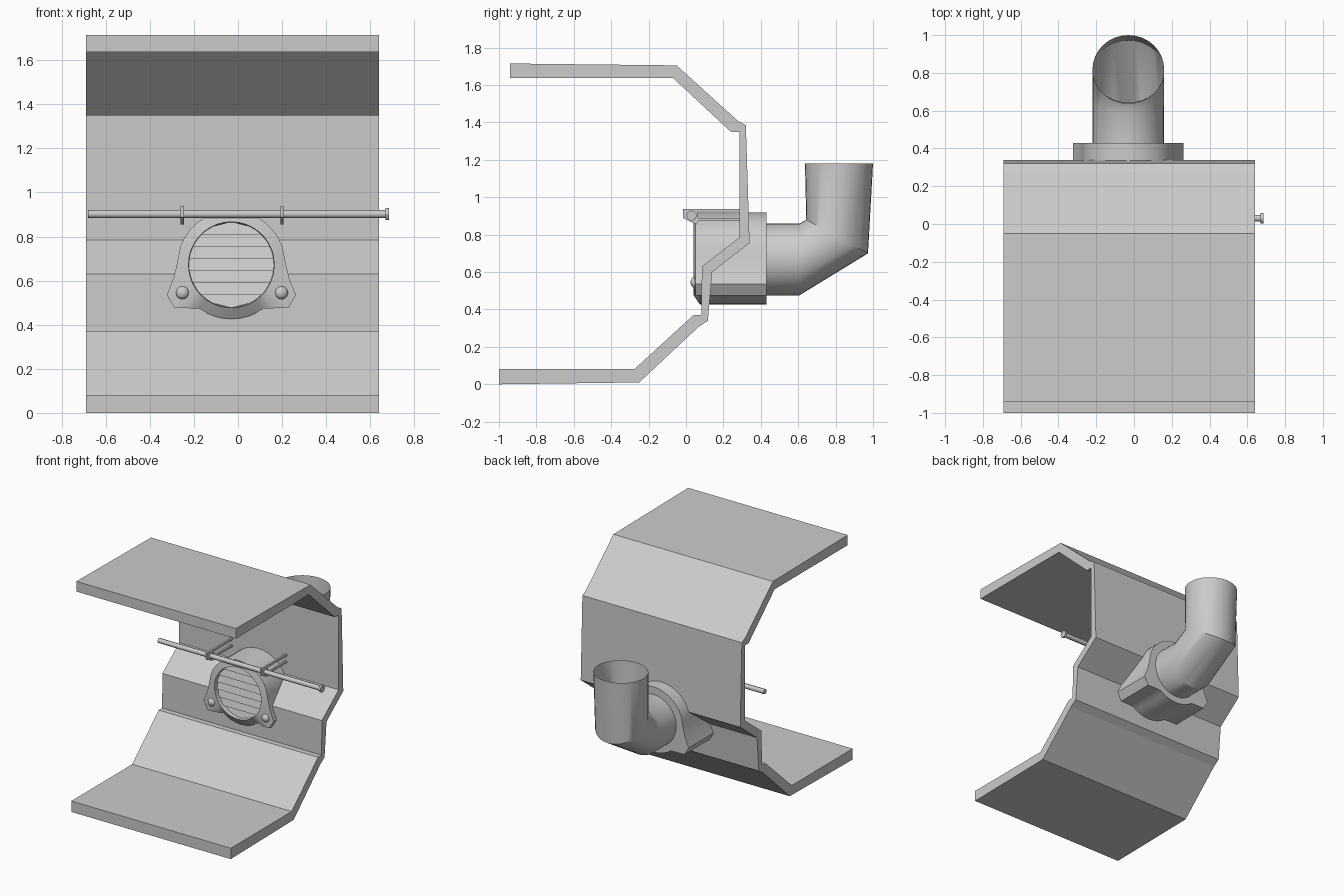
import bpy, bmesh
from math import sin, cos, pi, radians, hypot, sqrt

if "Cube" in bpy.data.objects:
    bpy.data.objects.remove(bpy.data.objects["Cube"])

CX, CZ = -0.03, 0.672   # axis of the outlet
SIDES = 32


def make(name, bm, smooth=False, flip=True):
    if flip:
        bmesh.ops.recalc_face_normals(bm, faces=bm.faces)
    me = bpy.data.meshes.new(name)
    bm.to_mesh(me)
    bm.free()
    ob = bpy.data.objects.new(name, me)
    bpy.context.collection.objects.link(ob)
    if smooth:
        bpy.context.view_layer.objects.active = ob
        ob.select_set(True)
        bpy.ops.object.shade_smooth_by_angle(angle=radians(30))
        ob.select_set(False)
    return ob


def loft(name, rings, caps=False, smooth=False):
    bm = bmesh.new()
    vs = [[bm.verts.new(p) for p in r] for r in rings]
    n = len(vs[0])
    for a, b in zip(vs, vs[1:]):
        for i in range(n):
            j = (i + 1) % n
            bm.faces.new((a[i], a[j], b[j], b[i]))
    if caps:
        bm.faces.new(vs[0])
        bm.faces.new(vs[-1])
    return make(name, bm, smooth)


def extrude_x(name, profile, x0, x1):
    return loft(name, [[(x, y, z) for y, z in profile] for x in (x0, x1)], True)


def rod_x(name, parts, y, z):
    # stepped round bar along x from (x, radius) pairs
    rings = [[(x, y + r * cos(2 * pi * i / 12), z + r * sin(2 * pi * i / 12))
              for i in range(12)] for x, r in parts]
    return loft(name, rings, True, True)


# Folded wall section
extrude_x("folded_wall", [
    (-0.94, 1.715), (-0.05, 1.705), (0.275, 1.41), (0.32, 1.385), (0.34, 0.755),
    (0.14, 0.60), (0.117, 0.34), (0.065, 0.305), (-0.25, 0.01), (-1.0, 0.0),
    (-1.0, 0.082), (-0.275, 0.082), (0.04, 0.37), (0.082, 0.37), (0.085, 0.63),
    (0.285, 0.785), (0.285, 1.35), (0.24, 1.35), (-0.07, 1.638), (-0.94, 1.638)],
    -0.69, 0.64)

# Outlet housing: half outline with ear, mirrored, around a round bore
R = 0.246
half = [(R * sin(radians(a)), -R * cos(radians(a))) for a in (0, 9, 18, 27, 36)]
half += [(0.20, -0.197), (0.258, -0.197), (0.293, -0.137), (0.262, -0.06),
         (0.248, 0.0), (0.238, 0.05)]
half += [(R * cos(radians(a)), R * sin(radians(a))) for a in (20, 30, 40, 50, 60, 70, 80, 90)]
outline = half + [(-x, z) for x, z in half[-2:0:-1]]


def bore(r, y):
    return [(CX + r * x / hypot(x, z), y, CZ + r * z / hypot(x, z)) for x, z in outline]


loft("outlet_housing", [
    bore(0.19, 0.12), bore(0.195, 0.04),
    [(CX + x, 0.075 if z < -0.198 else 0.05, CZ + z) for x, z in outline],
    [(CX + x, 0.43, CZ + z) for x, z in outline],
    bore(0.185, 0.43)], smooth=True)

# Elbow pipe: each ring is centre (y, z) and the in-plane radius vector (y, z)
rings = []
for (y, z), (uy, uz) in [((0.40, 0.668), (0, 0.192)), ((0.607, 0.668), (0, 0.192)),
                         ((0.808, 0.79), (-0.165, 0.09)), ((0.818, 1.18), (-0.182, 0))]:
    rings.append([(CX + 0.19 * sin(2 * pi * i / SIDES), y + uy * cos(2 * pi * i / SIDES),
                   z + uz * cos(2 * pi * i / SIDES)) for i in range(SIDES)])
loft("elbow_pipe", rings, smooth=True)

# Louvred disc in the bore
bm = bmesh.new()
r, slats, steps = 0.193, 7, 3
prev = None
for s in range(slats):
    for k in range(steps + 1):
        z = r - 2 * r * (s + k / steps) / slats
        w = max(sqrt(max(r * r - z * z, 0)), 0.01)
        y = 0.08 - 0.015 * k / steps
        row = [bm.verts.new((CX + sx * w, y, CZ + z)) for sx in (-1, 1)]
        if prev:
            bm.faces.new((prev[0], row[0], row[1], prev[1]))
        prev = row
make("louvre_disc", bm, flip=False)

# Ear bolts
for side, x in (("left", -0.252), ("right", 0.197)):
    bm = bmesh.new()
    bmesh.ops.create_uvsphere(bm, u_segments=16, v_segments=8, radius=0.03)
    for v in bm.verts:
        v.co = (v.co.x + x, v.co.y * 0.8 + 0.048, v.co.z + 0.545)
    make(side + "_ear_bolt", bm, True)

# Cross rod with end head
rod_x("cross_rod", [(-0.68, 0.018), (0.67, 0.018), (0.67, 0.027), (0.685, 0.027)], 0.03, 0.902)

# Rod brackets: two prongs and a front clip each
for side, x in (("left", -0.253), ("right", 0.2)):
    a, b = x - 0.007, x + 0.007
    extrude_x(side + "_upper_prong", [(-0.015, 0.923), (0.3, 0.923), (0.3, 0.938), (-0.015, 0.938)], a, b)
    extrude_x(side + "_lower_prong", [(0.05, 0.872), (0.3, 0.872), (0.3, 0.887), (0.05, 0.887)], a, b)
    extrude_x(side + "_rod_clip", [(-0.015, 0.93), (-0.015, 0.888), (0.055, 0.855),
                                   (0.068, 0.875), (0.06, 0.93)], a, b)
